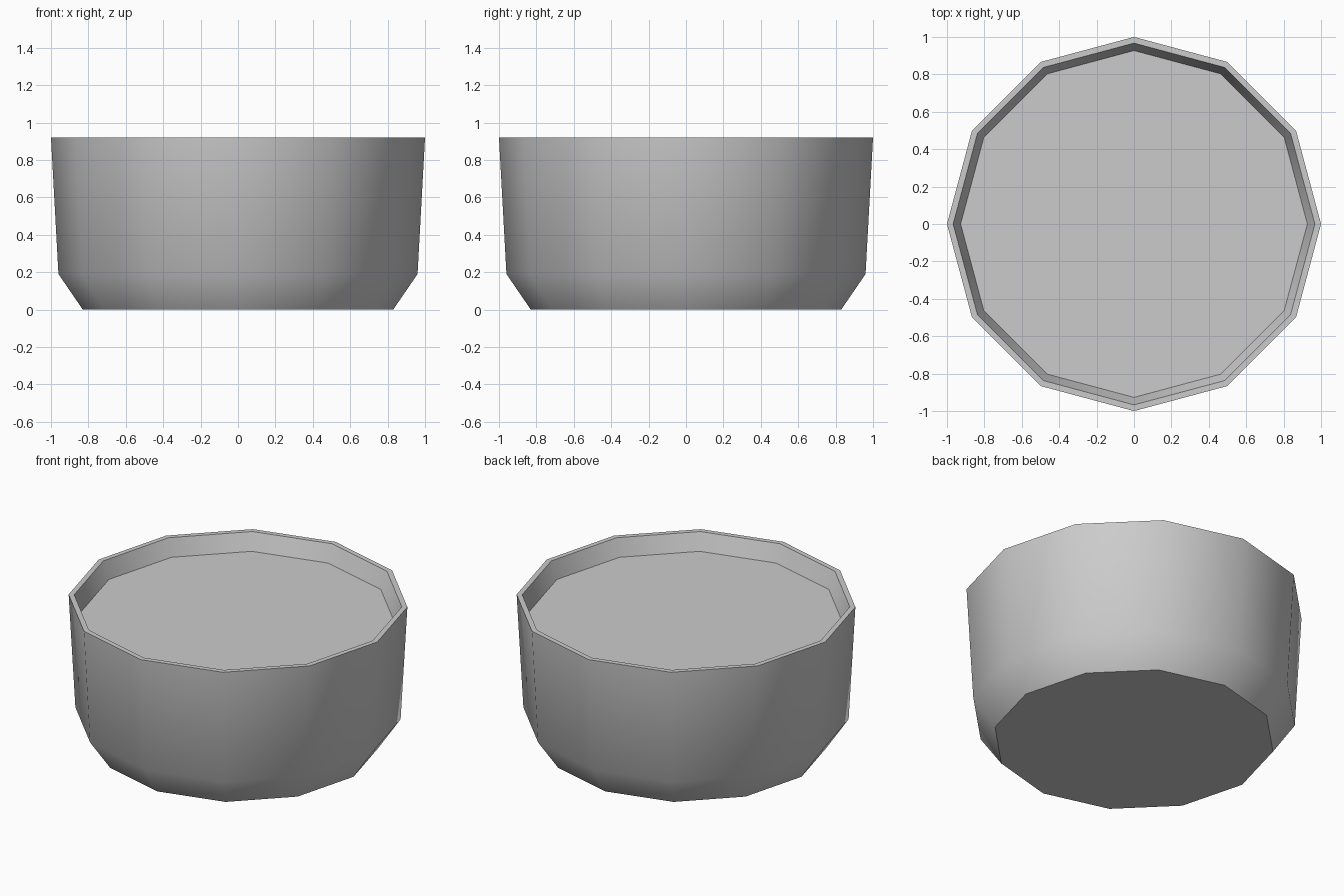
import bpy, bmesh, math

cube = bpy.data.objects.get("Cube")
if cube:
    bpy.data.objects.remove(cube, do_unlink=True)

SIDES = 12

# Single grey material
grey = bpy.data.materials.new("grey")
grey.use_nodes = True
colour = (0.6, 0.6, 0.6, 1)
grey.diffuse_color = colour
grey.node_tree.nodes["Principled BSDF"].inputs["Base Color"].default_value = colour

# Profile (radius, height): base, chamfer, wall, rim, recessed top
profile = [(0.83, 0), (0.96, 0.19), (1, 0.92), (0.967, 0.92), (0.927, 0.81)]

bm = bmesh.new()
rings = []
for radius, height in profile:
    ring = []
    for i in range(SIDES):
        a = math.tau * i / SIDES
        ring.append(bm.verts.new((radius * math.cos(a), radius * math.sin(a), height)))
    rings.append(ring)

# Side bands between neighbouring rings
for low, high in zip(rings, rings[1:]):
    for i in range(SIDES):
        j = (i + 1) % SIDES
        bm.faces.new((low[i], low[j], high[j], high[i]))

# Underside and recessed top
bm.faces.new(rings[0][::-1])
bm.faces.new(rings[-1])

mesh = bpy.data.meshes.new("round_tub")
bm.to_mesh(mesh)
bm.free()
mesh.materials.append(grey)
tub = bpy.data.objects.new("round_tub", mesh)
bpy.context.collection.objects.link(tub)

# Smooth walls, sharp rim and base
bpy.ops.object.select_all(action="DESELECT")
tub.select_set(True)
bpy.context.view_layer.objects.active = tub
bpy.ops.object.shade_smooth_by_angle(angle=math.radians(40))
